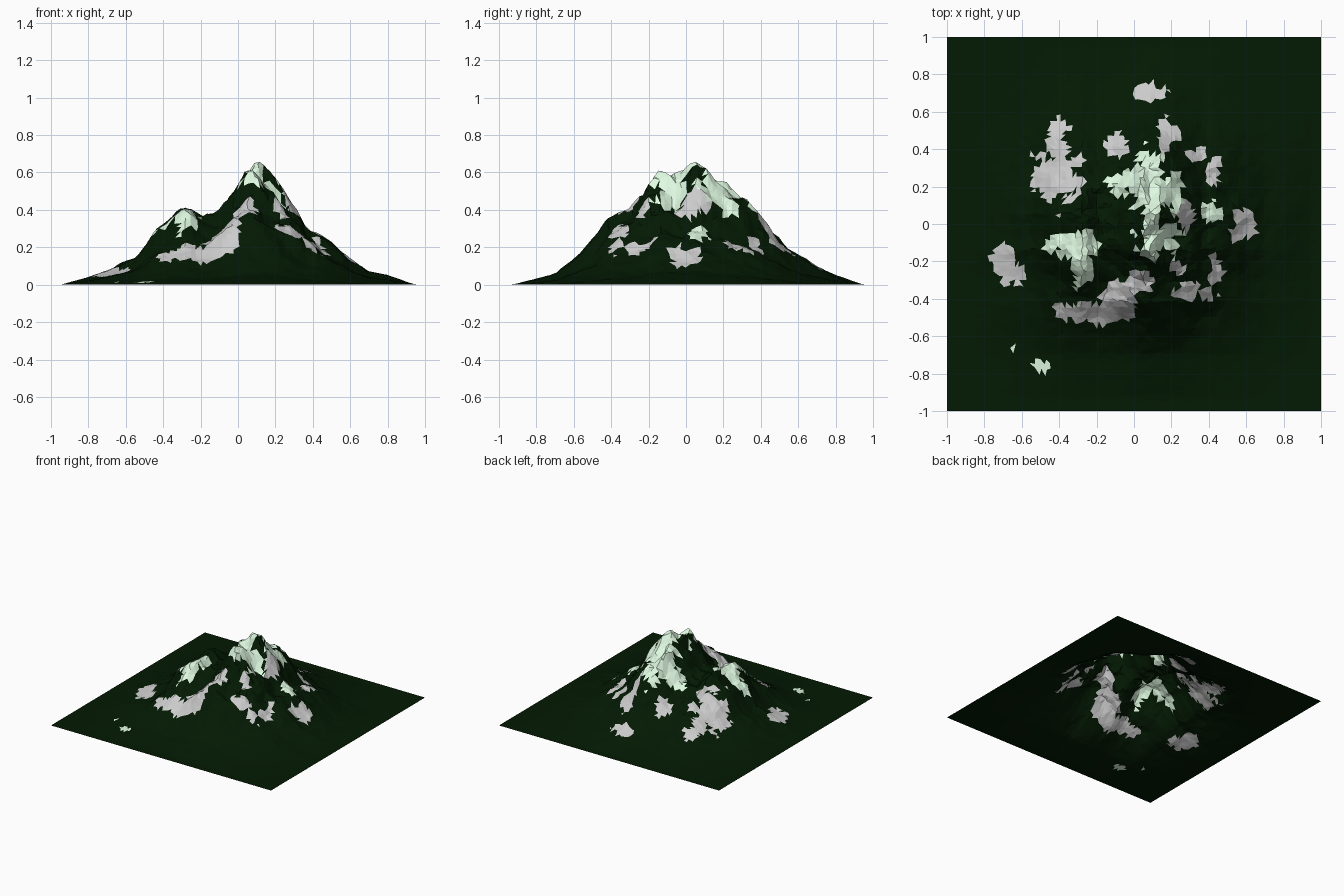
import bpy, bmesh, random
from mathutils import Vector, noise

if "Cube" in bpy.data.objects:
    bpy.data.objects.remove(bpy.data.objects["Cube"])

random.seed(4)
N = 72          # grid cells per side
PEAK = 0.65

# Skyline profiles: (position, height) along x and along y
SKY_X = [(-1, 0), (-.95, 0), (-.8, .04), (-.6, .115), (-.54, .15), (-.45, .28), (-.4, .335),
         (-.28, .415), (-.2, .37), (-.1, .39), (0, .53), (.04, .625), (.1, .65),
         (.2, .56), (.3, .40), (.37, .29), (.42, .275), (.5, .225), (.6, .135),
         (.7, .07), (.8, .05), (.95, 0), (1, 0)]
SKY_Y = [(-1, 0), (-.93, 0), (-.7, .06), (-.6, .14), (-.5, .245), (-.42, .34), (-.3, .38),
         (-.2, .53), (-.14, .64), (-.04, .61), (.05, .65), (.2, .55), (.3, .47),
         (.4, .37), (.5, .25), (.55, .19), (.7, .10), (.8, .05), (.95, 0), (1, 0)]
# Spurs (+) and gullies (-) on the slopes: x, y, radius, height
SPURS = [(-.05, -.36, .13, .07), (.33, -.33, .13, .07), (-.27, -.28, .11, .09),
         (.2, -.1, .09, -.09), (-.4, .3, .16, -.05)]

# Colour patches: x, y, half width, half depth
SNOW = [(.08, .2, .08, .24), (-.03, .22, .12, .06), (.19, .17, .07, .11), (.12, -.08, .13, .1),
        (-.32, -.11, .14, .08), (-.29, -.24, .07, .08), (.41, .07, .05, .06),
        (-.49, -.76, .05, .035), (-.64, -.67, .02, .015)]
ROCK = [(-.41, .26, .13, .15), (-.42, .44, .07, .12), (.59, -.01, .07, .1),
        (-.7, -.19, .06, .08), (-.65, -.27, .06, .07), (.08, .7, .09, .05),
        (-.2, -.47, .24, .055), (-.08, -.4, .11, .1), (.03, -.31, .07, .06),
        (-.09, .41, .05, .08), (.18, .47, .05, .09), (.34, .37, .05, .04),
        (.43, .28, .04, .08), (.32, -.36, .11, .05), (.43, -.25, .04, .08),
        (.24, -.24, .04, .04), (.28, .05, .04, .08)]


def profile(points, t):
    for (a, ha), (b, hb) in zip(points, points[1:]):
        if t <= b:
            return ha + (hb - ha) * (t - a) / (b - a)
    return 0


def height(x, y):
    h = profile(SKY_X, x) * profile(SKY_Y, y) / PEAK
    for sx, sy, r, amount in SPURS:
        d = ((x - sx) ** 2 + (y - sy) ** 2) / (r * r)
        h += amount * max(0, 1 - d / 2) ** 2
    rough = noise.noise(Vector((x * 7, y * 7, 2))) + .9 * noise.noise(Vector((x * 17, y * 17, 5)))
    return max(0, h * (1 + .1 * rough))


def inside(patches, c, wobble):
    return any(((c.x - x) / rx) ** 2 + ((c.y - y) / ry) ** 2 < 1 + wobble
               for x, y, rx, ry in patches)


def colour(name, rgb):
    m = bpy.data.materials.new(name)
    m.diffuse_color = (*rgb, 1)
    m.use_nodes = True
    m.node_tree.nodes["Principled BSDF"].inputs["Base Color"].default_value = m.diffuse_color
    return m


# Terrain sheet: jittered grid raised to the mountain's height
bm = bmesh.new()
bmesh.ops.create_grid(bm, x_segments=N, y_segments=N, size=1)
step = 2 / N
for v in bm.verts:
    if max(abs(v.co.x), abs(v.co.y)) < .99:
        v.co.x += random.uniform(-.3, .3) * step
        v.co.y += random.uniform(-.3, .3) * step
    v.co.z = height(v.co.x, v.co.y)
bmesh.ops.triangulate(bm, faces=bm.faces[:], quad_method='SHORT_EDGE')

# Snow caps and bare rock with ragged edges
for f in bm.faces:
    c = f.calc_center_median()
    wobble = 1.3 * noise.noise(Vector((c.x * 16, c.y * 16, 9))) + random.uniform(-.2, .2)
    if inside(SNOW, c, wobble):
        f.material_index = 1
    elif inside(ROCK, c, wobble):
        f.material_index = 2
    f.smooth = False

mesh = bpy.data.meshes.new("mountain_terrain")
bm.to_mesh(mesh)
bm.free()
for m in (colour("forest", (.001, .010, .001)), colour("snow", (.74, .96, .76)),
          colour("rock", (.55, .53, .55))):
    mesh.materials.append(m)
bpy.context.collection.objects.link(bpy.data.objects.new("mountain_terrain", mesh))
